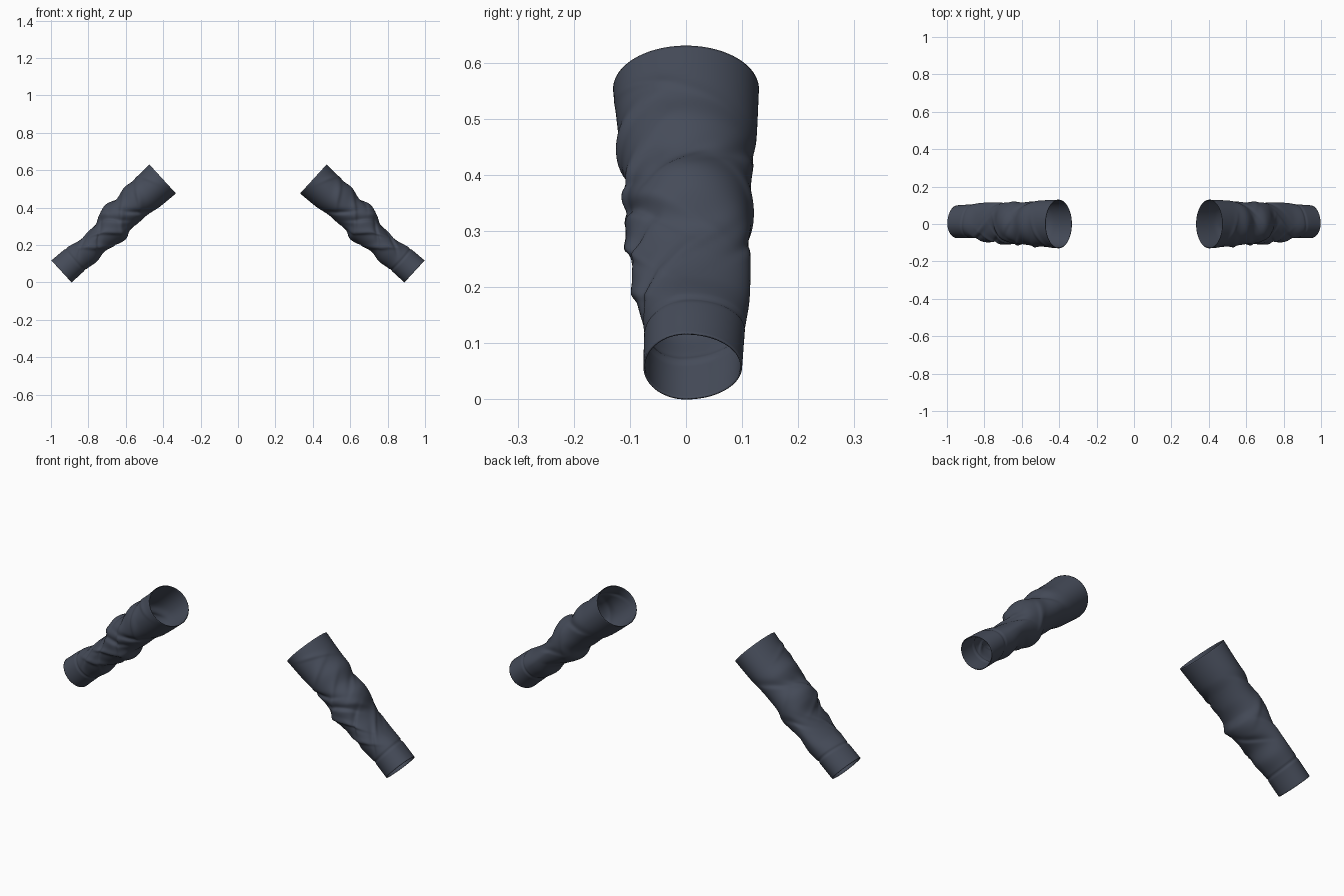
import bpy
import bmesh
import math
from mathutils import Vector

cube = bpy.data.objects.get("Cube")
if cube:
    bpy.data.objects.remove(cube, do_unlink=True)

# Dark slate cloth
cloth = bpy.data.materials.new("slate_cloth")
cloth.use_nodes = True
colour = (0.06, 0.071, 0.1, 1)
cloth.diffuse_color = colour
shader = cloth.node_tree.nodes["Principled BSDF"]
shader.inputs["Base Color"].default_value = colour
shader.inputs["Roughness"].default_value = 0.9

# Sleeve axis, from the wide upper opening to the narrow cuff
UPPER = Vector((0.403, 0, 0.553))
LOWER = Vector((0.943, 0, 0.058))
AXIS = (LOWER - UPPER).normalized()
OUTER = Vector((-AXIS.z, 0, AXIS.x))
RINGS, SIDES = 130, 96

# Distance along sleeve, then reach to outer, under, front and back sides
PROFILE = [
    (0, .105, .105, .13, .13),
    (.17, .1, .098, .12, .126),
    (.25, .105, .087, .116, .122),
    (.34, .09, .085, .11, .116),
    (.43, .105, .084, .106, .116),
    (.49, .096, .104, .108, .116),
    (.57, .065, .094, .1, .115),
    (.67, .056, .076, .096, .115),
    (.76, .06, .088, .087, .113),
    (.85, .075, .08, .076, .106),
    (1, .081, .079, .076, .1),
]

# Cloth folds: position along, angle around, slant, width, spread, height
FOLDS = [
    (.1, 40, -.06, .016, 50, .004),
    (.22, 80, .08, .025, 50, .008),
    (.32, 110, -.1, .022, 45, -.01),
    (.4, 85, .12, .025, 50, .009),
    (.48, 70, -.1, .02, 45, -.011),
    (.55, 100, -.14, .025, 50, .01),
    (.62, 80, .1, .02, 45, -.009),
    (.7, 110, -.1, .025, 50, .008),
    (.77, 60, .12, .02, 40, -.006),
    (.3, 300, .1, .025, 40, -.007),
    (.45, 270, -.1, .03, 45, .005),
    (.6, 290, .12, .025, 40, -.006),
    (.38, 10, .1, .02, 35, -.006),
    (.52, 20, -.08, .02, 35, .006),
    (.66, 0, .14, .025, 40, .006),
    (.6, 190, .08, .02, 40, -.006),
]


def section(t):
    """Smoothly blend the four reaches between neighbouring stations."""
    last = len(PROFILE) - 1
    i = next((k for k in range(last) if t <= PROFILE[k + 1][0]), last - 1)
    a, b = PROFILE[i], PROFILE[i + 1]
    before, after = PROFILE[max(i - 1, 0)], PROFILE[min(i + 2, last)]
    span = b[0] - a[0]
    u = (t - a[0]) / span
    result = []
    for k in range(1, 5):
        m0 = (b[k] - before[k]) / (b[0] - before[0]) * span
        m1 = (after[k] - a[k]) / (after[0] - a[0]) * span
        bend = u * (1 - u) * (m0 * (1 - u) - m1 * u)
        s = u * u * (3 - 2 * u)
        result.append(a[k] * (1 - s) + b[k] * s + bend)
    return result


def fold_height(t, angle):
    """Sum the slanted ridges and creases, faded out at both hems."""
    total = 0
    for along, around, slant, width, spread, height in FOLDS:
        turn = math.remainder(angle - math.radians(around), math.tau)
        off = (t - along - slant * turn) / width
        # One steep side and one soft side, like draped cloth
        off *= 1.3 if off > 0 else 0.7
        total += height * math.exp(-off * off - (turn / math.radians(spread)) ** 2)
    fade = min(1, t / 0.08, max(0, (0.88 - t) / 0.06))
    # Stitched step where the cuff begins
    cuff = -0.004 * math.exp(-((t - 0.865 - 0.01 * math.sin(angle)) / 0.008) ** 2)
    return total * max(0, fade) + cuff


def sleeve_point(t, angle, side):
    outer, under, front, back = section(t)
    c, s = math.cos(angle), math.sin(angle)
    swell = fold_height(t, angle)
    across = c * ((outer if c > 0 else under) + swell)
    depth = -s * ((front if s > 0 else back) + swell)
    p = UPPER.lerp(LOWER, t) + OUTER * across
    return Vector((p.x * side, depth, p.z))


def make_sleeve(name, side):
    bm = bmesh.new()
    rings = [
        [bm.verts.new(sleeve_point(r / RINGS, math.tau * k / SIDES, side))
         for k in range(SIDES)]
        for r in range(RINGS + 1)
    ]
    for upper, lower in zip(rings, rings[1:]):
        for k in range(SIDES):
            n = (k + 1) % SIDES
            quad = [upper[k], lower[k], lower[n], upper[n]]
            bm.faces.new(quad if side < 0 else quad[::-1])
    # Make sure the cloth faces outward
    bm.normal_update()
    probe = bm.faces[0] if not bm.faces.ensure_lookup_table() else None
    axis_point = Vector((UPPER.x * side, 0, UPPER.z))
    if probe.normal.dot(probe.calc_center_median() - axis_point) < 0:
        bmesh.ops.reverse_faces(bm, faces=bm.faces)
    mesh = bpy.data.meshes.new(name)
    bm.to_mesh(mesh)
    bm.free()
    mesh.materials.append(cloth)
    obj = bpy.data.objects.new(name, mesh)
    bpy.context.collection.objects.link(obj)
    # Thin cloth thickness, turned inward
    shell = obj.modifiers.new("cloth_thickness", "SOLIDIFY")
    shell.thickness = 0.003
    shell.offset = -1
    bpy.ops.object.select_all(action="DESELECT")
    obj.select_set(True)
    bpy.context.view_layer.objects.active = obj
    bpy.ops.object.shade_smooth_by_angle(angle=math.radians(50))


make_sleeve("left_sleeve", 1)
make_sleeve("right_sleeve", -1)
